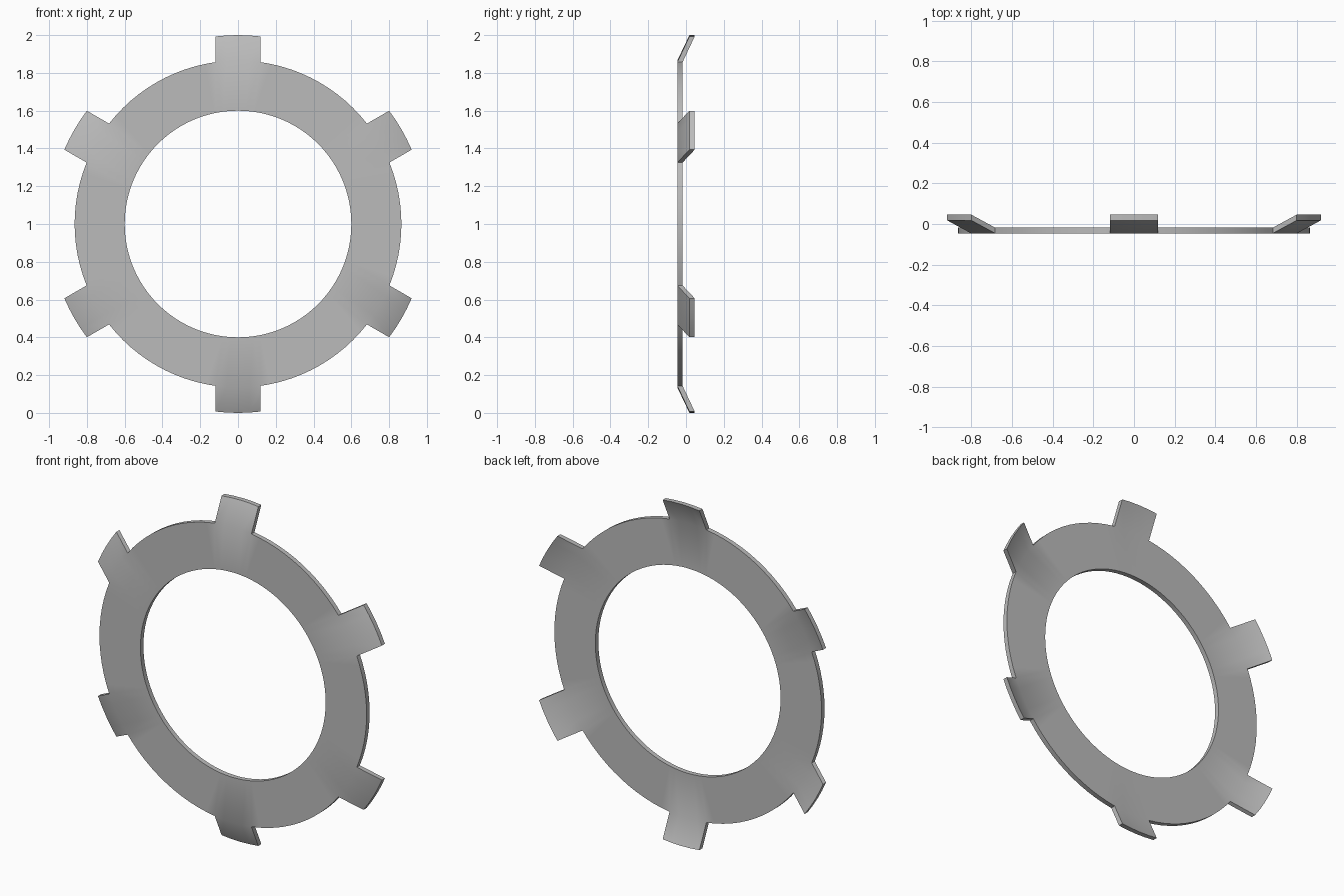
import bpy, bmesh
from math import sin, cos, asin, radians

cube = bpy.data.objects.get("Cube")
if cube:
    bpy.data.objects.remove(cube, do_unlink=True)

INNER, OUTER, TIP = 0.60, 0.865, 1.0
HALF_WIDTH = 0.119
FRONT, THICK, BEND = -0.046, 0.028, 0.064
TABS, TAB_SEGS, ARC_SEGS = 6, 4, 12

steel = bpy.data.materials.new("plain_grey")
steel.use_nodes = True
grey = (0.5, 0.5, 0.5, 1)
steel.diffuse_color = grey
steel.node_tree.nodes["Principled BSDF"].inputs["Base Color"].default_value = grey

# Angles around the ring: each sector is a tab span followed by a plain arc
base_half = asin(HALF_WIDTH / OUTER)
tip_half = asin(HALF_WIDTH / TIP)
sector = radians(360 / TABS)
gap = sector - 2 * base_half
angles = []
for t in range(TABS):
    start = t * sector - base_half
    angles += [start + 2 * base_half * i / TAB_SEGS for i in range(TAB_SEGS)]
    angles += [start + 2 * base_half + gap * i / ARC_SEGS for i in range(ARC_SEGS)]
count = len(angles)

bm = bmesh.new()


def pair(radius, angle, y):
    """Front and back vertex at a polar position, measured from the top."""
    x, z = radius * sin(angle), 1 + radius * cos(angle)
    return [bm.verts.new((x, y + d, z)) for d in (0, THICK)]


def plate(a, b, c, d):
    """Matching front and back faces between four vertex pairs."""
    for side in (0, 1):
        bm.faces.new([p[side] for p in (a, b, c, d)])


def wall(a, b):
    """Edge face joining the front and back of two vertex pairs."""
    bm.faces.new((a[0], b[0], b[1], a[1]))


# Flat ring
inner = [pair(INNER, a, FRONT) for a in angles]
outer = [pair(OUTER, a, FRONT) for a in angles]
for i in range(count):
    j = (i + 1) % count
    plate(inner[i], outer[i], outer[j], inner[j])
    wall(inner[i], inner[j])
    if i % (TAB_SEGS + ARC_SEGS) >= TAB_SEGS:
        wall(outer[i], outer[j])

# Tabs with parallel sides, bent towards the back
for t in range(TABS):
    first = t * (TAB_SEGS + ARC_SEGS)
    base = outer[first:first + TAB_SEGS + 1]
    tip = [pair(TIP, t * sector + tip_half * (2 * i / TAB_SEGS - 1), FRONT + BEND)
           for i in range(TAB_SEGS + 1)]
    for i in range(TAB_SEGS):
        plate(base[i], tip[i], tip[i + 1], base[i + 1])
        wall(tip[i], tip[i + 1])
    wall(base[0], tip[0])
    wall(base[-1], tip[-1])

bmesh.ops.recalc_face_normals(bm, faces=bm.faces)
mesh = bpy.data.meshes.new("tabbed_ring")
bm.to_mesh(mesh)
bm.free()
mesh.materials.append(steel)
ring = bpy.data.objects.new("tabbed_ring", mesh)
bpy.context.collection.objects.link(ring)

# Smooth rims and gentle bends, crisp plate edges
bpy.ops.object.select_all(action="DESELECT")
ring.select_set(True)
bpy.context.view_layer.objects.active = ring
bpy.ops.object.shade_smooth_by_angle(angle=radians(30))
